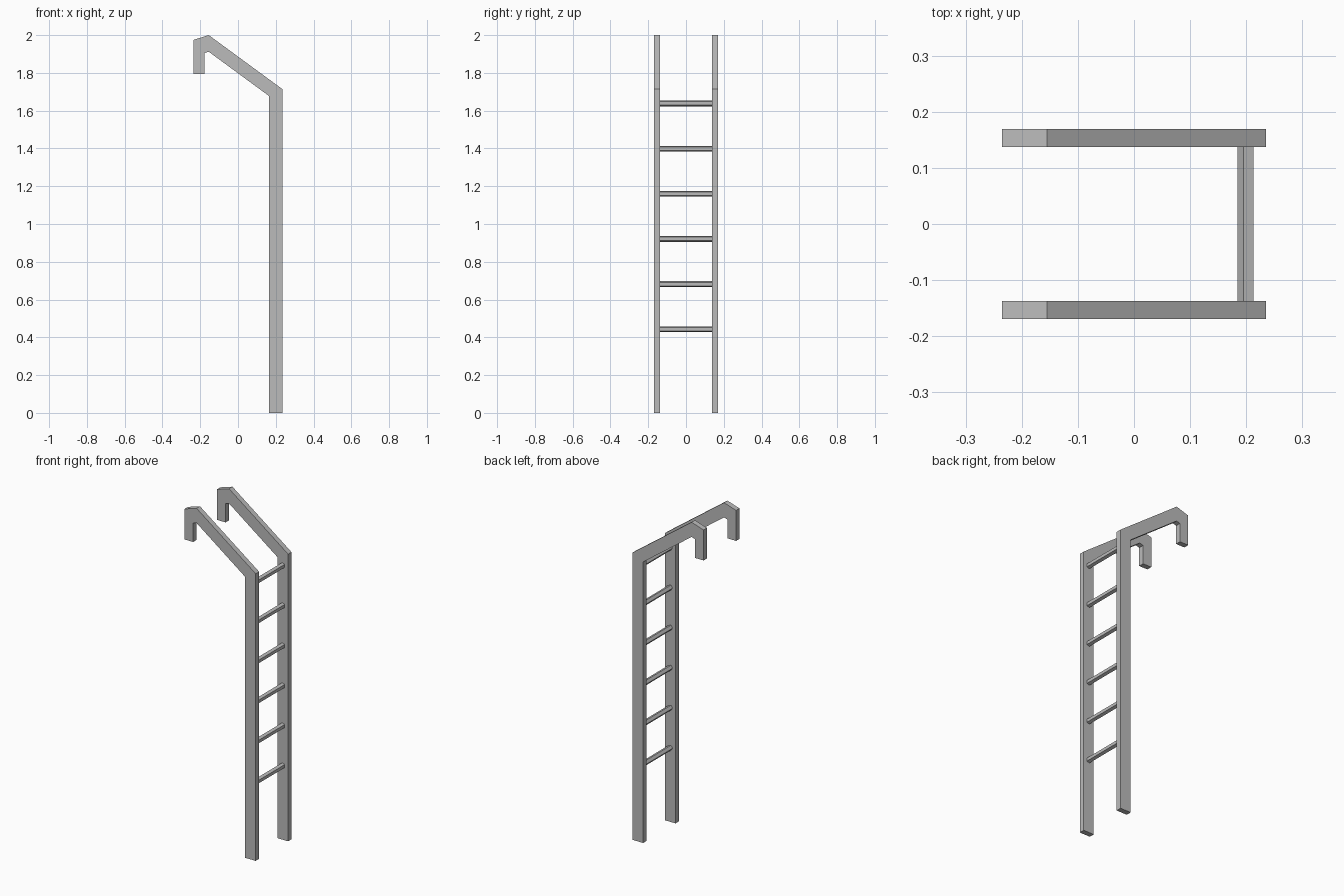
import bpy
import bmesh
import math
from mathutils import Matrix, Vector

cube = bpy.data.objects.get("Cube")
if cube:
    bpy.data.objects.remove(cube, do_unlink=True)

GREY = (0.5, 0.5, 0.5, 1)
metal = bpy.data.materials.new("grey_metal")
metal.use_nodes = True
metal.diffuse_color = GREY
metal.node_tree.nodes["Principled BSDF"].inputs["Base Color"].default_value = GREY

RAIL_INNER, RAIL_OUTER = 0.137, 0.169
RUNG_X, RUNG_RADIUS = 0.2, 0.0158
RUNG_COUNT, FIRST_RUNG, RUNG_STEP = 6, 0.443, 0.239

# Side outline of a rail: upright post, sloping arm and hooked end (x, z)
RAIL_PROFILE = [
    (0.235, 0), (0.235, 1.714), (-0.155, 2), (-0.235, 1.975), (-0.235, 1.793),
    (-0.178, 1.793), (-0.178, 1.905), (-0.155, 1.912), (0.165, 1.677), (0.165, 0),
]


def add_object(name, bm):
    bmesh.ops.recalc_face_normals(bm, faces=bm.faces)
    mesh = bpy.data.meshes.new(name)
    bm.to_mesh(mesh)
    bm.free()
    mesh.materials.append(metal)
    obj = bpy.data.objects.new(name, mesh)
    bpy.context.collection.objects.link(obj)
    return obj


def add_rail(name, y_start, y_end):
    bm = bmesh.new()
    face = bm.faces.new([bm.verts.new((x, y_start, z)) for x, z in RAIL_PROFILE])
    extruded = bmesh.ops.extrude_face_region(bm, geom=[face], use_keep_orig=True)
    verts = [v for v in extruded["geom"] if isinstance(v, bmesh.types.BMVert)]
    bmesh.ops.translate(bm, verts=verts, vec=Vector((0, y_end - y_start, 0)))
    return add_object(name, bm)


def add_rung(name, z):
    # Five-sided bar with its flat face towards the climber
    bm = bmesh.new()
    bmesh.ops.create_cone(bm, cap_ends=True, segments=5, radius1=RUNG_RADIUS,
                          radius2=RUNG_RADIUS, depth=2 * RAIL_INNER)
    bmesh.ops.rotate(bm, verts=bm.verts, matrix=Matrix.Rotation(math.pi / 2, 3, "X"))
    # Turn one corner to point towards the hooks
    corner = bm.verts[:][0].co
    angle = math.atan2(corner.z, corner.x)
    bmesh.ops.rotate(bm, verts=bm.verts, matrix=Matrix.Rotation(angle + math.pi, 3, "Y"))
    bmesh.ops.translate(bm, verts=bm.verts, vec=Vector((RUNG_X, 0, z)))
    return add_object(name, bm)


# Two side rails
add_rail("front_rail", -RAIL_OUTER, -RAIL_INNER)
add_rail("back_rail", RAIL_INNER, RAIL_OUTER)

# Rungs
for i in range(RUNG_COUNT):
    add_rung(f"rung_{i + 1}", FIRST_RUNG + i * RUNG_STEP)
